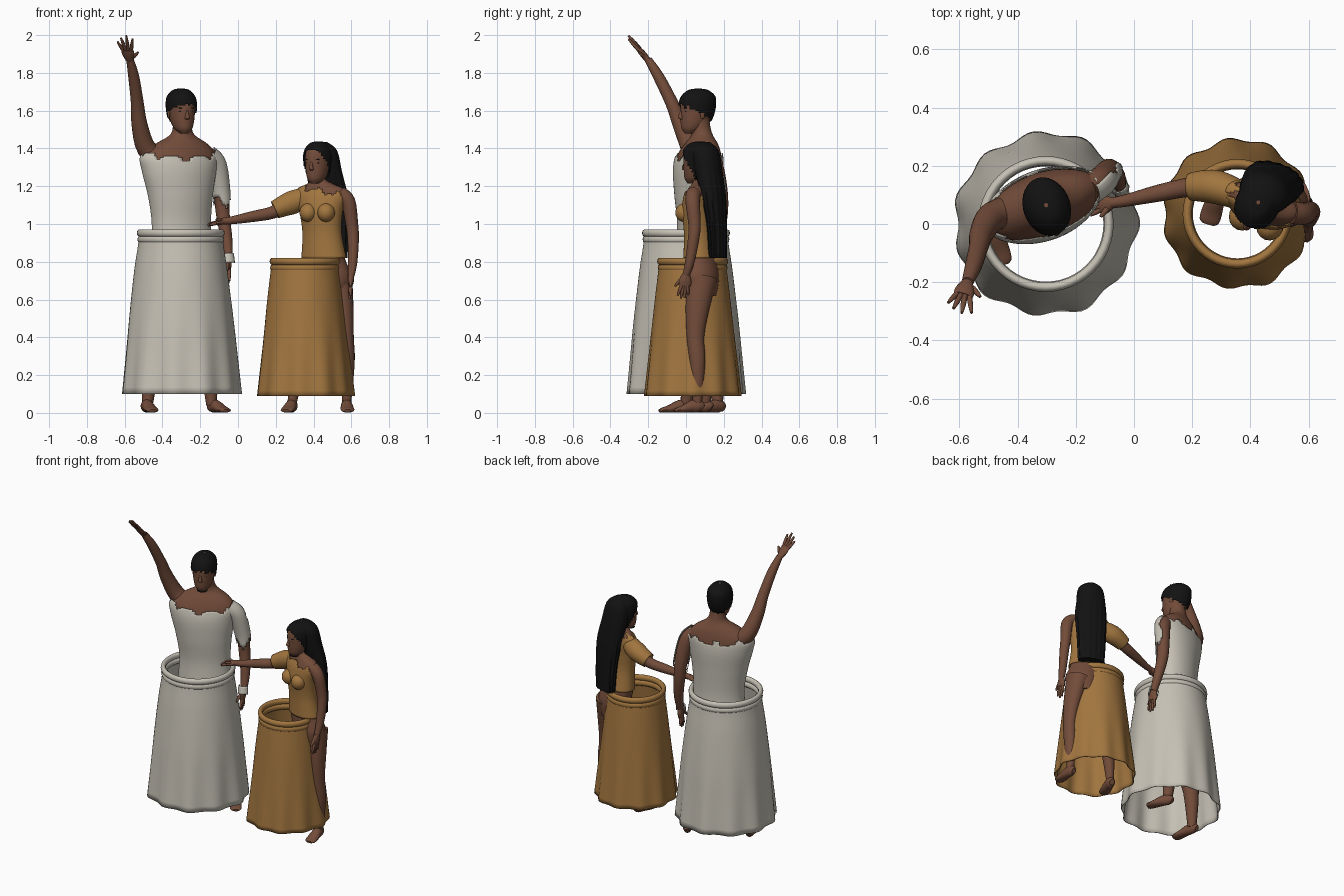
import bpy, bmesh
from math import sin, cos, pi, radians
from mathutils import Vector

cube = bpy.data.objects.get("Cube")
if cube:
    bpy.data.objects.remove(cube, do_unlink=True)


def material(name, rgb):
    m = bpy.data.materials.new(name)
    m.use_nodes = True
    m.diffuse_color = (*rgb, 1)
    bsdf = m.node_tree.nodes["Principled BSDF"]
    bsdf.inputs["Base Color"].default_value = (*rgb, 1)
    bsdf.inputs["Roughness"].default_value = 0.9
    return m


SKIN = material("brown skin", (0.17, 0.072, 0.042))
WHITE = material("off white cloth", (0.56, 0.53, 0.46))
GOLD = material("ochre cloth", (0.36, 0.18, 0.05))
HAIR = material("black hair", (0.006, 0.006, 0.006))
parts = []


def blend(keys, steps):
    """Smooth curve through keys of (x, y, z, rx, ry, flute)."""
    ks = [tuple(k) + (0,) * (6 - len(k)) for k in keys]
    ks = [ks[0]] + ks + [ks[-1]]
    out = []
    for i in range(1, len(ks) - 2):
        for s in range(steps):
            t = s / steps
            out.append([0.5 * (2 * b + (c - a) * t + (2 * a - 5 * b + 4 * c - d) * t * t
                               + (3 * b - a - 3 * c + d) * t ** 3)
                        for a, b, c, d in zip(*ks[i - 1:i + 3])])
    return out + [list(ks[-1])]


def loft(name, keys, mat, side=(1, 0, 0), n=20, steps=4, flat=False, caps=True,
         grow=0, keep=None, flutes=0, thick=0):
    """Skin elliptical rings along a smooth path; keep(angle, z) trims faces."""
    pts = blend(keys, steps)
    bm = bmesh.new()
    rings = []
    for i, (x, y, z, rx, ry, amp) in enumerate(pts):
        a, b = Vector(pts[max(i - 1, 0)][:3]), Vector(pts[min(i + 1, len(pts) - 1)][:3])
        t = (b - a).normalized()
        if flat:
            t = Vector((0, 0, 1 if t.z > 0 else -1))
        u = Vector(side)
        u = (u - t * u.dot(t)).normalized()
        v = t.cross(u)
        ring = []
        for j in range(n):
            w = 2 * pi * j / n
            f = 1 + amp * (cos(flutes * w) + 0.4 * sin(5 * w + 1))
            ring.append(bm.verts.new(Vector((x, y, z)) + u * cos(w) * max(rx + grow, 0.002) * f
                                     + v * sin(w) * max(ry + grow, 0.002) * f))
        rings.append(ring)
    doomed = []
    for lo, hi in zip(rings, rings[1:]):
        for j in range(n):
            k = (j + 1) % n
            face = bm.faces.new((lo[j], lo[k], hi[k], hi[j]))
            if keep and not keep(2 * pi * (j + 0.5) / n, face.calc_center_median().z):
                doomed.append(face)
    if caps:
        bm.faces.new(rings[0][::-1])
        bm.faces.new(rings[-1])
    if doomed:
        bmesh.ops.delete(bm, geom=doomed, context='FACES')
    me = bpy.data.meshes.new(name)
    bm.to_mesh(me)
    bm.free()
    me.materials.append(mat)
    ob = bpy.data.objects.new(name, me)
    bpy.context.collection.objects.link(ob)
    if thick:
        mod = ob.modifiers.new("thickness", 'SOLIDIFY')
        mod.thickness = thick
    parts.append(ob)
    return ob


def ball(name, loc, size, mat, yaw=0):
    bpy.ops.mesh.primitive_uv_sphere_add(segments=16, ring_count=10, location=loc,
                                         rotation=(0, 0, yaw))
    ob = bpy.context.object
    ob.name, ob.scale = name, size
    ob.data.materials.append(mat)
    parts.append(ob)


def skirt(name, x, y, mat, top, radius, profile):
    """Open fluted skirt with a double rolled waistband."""
    loft(name, [(x, y, z, r, r, amp) for z, r, amp in profile], mat, n=96, flat=True,
         caps=False, flutes=11, thick=0.006)
    for i in range(2):
        bpy.ops.mesh.primitive_torus_add(location=(x, y, top - 0.02 - i * 0.034),
                                         major_radius=radius - i * 0.003, minor_radius=0.016,
                                         major_segments=48, minor_segments=10)
        ob = bpy.context.object
        ob.name, ob.scale.z = name + "_waistband", 1.25
        ob.data.materials.append(mat)
        parts.append(ob)


def hand(name, wrist, tips, thumb):
    w, tips = Vector(wrist), [Vector(t) for t in tips]
    mid = (w + sum(tips, Vector()) / len(tips)) / 2
    across = tips[-1] - tips[0]
    loft(name + "_palm", [(*w, .02, .016), (*w.lerp(mid, .6), .034, .016), (*mid, .033, .012)],
         SKIN, across, n=12)
    for t in tips + [Vector(thumb)]:
        start = w.lerp(t, .42)
        loft(name + "_finger", [(*start, .010, .010), (*start.lerp(t, .6), .009, .009),
                                (*t, .005, .005)], SKIN, across, n=8, steps=2)


def foot(name, heel, toe):
    h, t = Vector((*heel, 0)), Vector((*toe, 0))
    d = t - h
    rows = [(0, .024, .016, .02), (.12, .034, .027, .032), (.35, .036, .031, .034),
            (.7, .021, .036, .02), (.92, .014, .034, .013), (1, .011, .022, .008)]
    loft(name, [(*(h + d * f).xy, z, rx, rz) for f, z, rx, rz in rows], SKIN,
         (-d.y, d.x, 0), n=14)


def head(name, x, y, z0, h, yaw, hairline):
    side, fwd = Vector((cos(yaw), sin(yaw), 0)), Vector((sin(yaw), -cos(yaw), 0))

    def at(f, s, u):
        return Vector((x, y, z0)) + (fwd * f + side * s + Vector((0, 0, u))) * h

    rows = [(.20, 0, .09, .09), (.13, .1, .19, .23), (.06, .26, .25, .32), (.02, .45, .28, .365),
            (0, .65, .29, .38), (-.02, .82, .255, .34), (-.02, .95, .14, .19), (-.02, .985, .03, .03)]
    keys = [(*at(f, 0, u), rx * h, ry * h) for f, u, rx, ry in rows]
    loft(name + "_head", keys, SKIN, side, n=28, flat=True)
    loft(name + "_hair_cap", keys, HAIR, side, n=36, steps=5, flat=True, grow=.011,
         keep=lambda a, z: (z - z0) / h > hairline(a))
    loft(name + "_nose", [(*at(.35, 0, .52), .02 * h, .03 * h), (*at(.39, 0, .4), .04 * h, .05 * h),
                          (*at(.38, 0, .33), .06 * h, .06 * h), (*at(.33, 0, .3), .03 * h, .03 * h)],
         SKIN, side, n=10, flat=True)
    ball(name + "_lips", at(.335, 0, .2), (.085 * h, .04 * h, .035 * h), SKIN, yaw)
    for s in (-1, 1):
        ball(name + "_ear", at(-.02, s * .29, .42), (.025 * h, .06 * h, .1 * h), SKIN, yaw)
        ball(name + "_eye", at(.325, s * .12, .48), (.05 * h, .02 * h, .015 * h), HAIR, yaw + s * .35)
        ball(name + "_brow", at(.335, s * .12, .56), (.07 * h, .02 * h, .012 * h), HAIR, yaw + s * .35)


# Man: torso with a torn white wrap
yaw = radians(20)
turn = (cos(yaw), sin(yaw), 0)
torso = [(-.30, .07, .72, .16, .11), (-.30, .07, .85, .16, .11), (-.30, .07, 1.0, .152, .10),
         (-.305, .065, 1.15, .168, .108), (-.312, .065, 1.28, .195, .112), (-.312, .07, 1.36, .205, .10),
         (-.30, .08, 1.42, .15, .08), (-.295, .085, 1.465, .075, .058), (-.295, .08, 1.5, .052, .052),
         (-.295, .07, 1.56, .05, .052)]
loft("man_torso", torso, SKIN, turn, n=32, flat=True)
loft("man_wrap", torso, WHITE, turn, n=64, steps=8, flat=True, caps=False, grow=.010, thick=.004,
     keep=lambda a, z: z < 1.35 + .03 * abs(cos(a)) ** 3 + .012 * sin(9 * a) + .008 * sin(17 * a))
head("man", -.30, .06, 1.48, .24, yaw, lambda a: .44 - .19 * sin(a) + .02 * sin(14 * a))

# Man: arms
loft("man_right_arm", [(-.40, .05, 1.33, .055, .055), (-.485, .025, 1.40, .052, .052),
                       (-.522, -.03, 1.53, .042, .042), (-.533, -.075, 1.64, .034, .034),
                       (-.552, -.145, 1.78, .029, .029), (-.572, -.2, 1.87, .02, .02)], SKIN)
hand("man_right_hand", (-.572, -.2, 1.865),
     [(-.638, -.27, 1.965), (-.62, -.29, 1.985), (-.592, -.305, 1.997), (-.558, -.305, 1.98)],
     (-.528, -.25, 1.91))
arm = [(-.16, .12, 1.36, .05, .05), (-.115, .15, 1.31, .047, .047), (-.09, .18, 1.17, .041, .041),
       (-.08, .185, 1.05, .036, .036), (-.06, .165, .92, .03, .03), (-.05, .135, .82, .022, .022)]
loft("man_left_arm", arm, SKIN)
loft("man_left_sleeve", arm[:4], WHITE, n=32, steps=6, caps=False, grow=.009, thick=.004,
     keep=lambda a, z: sin(a + .4) > -.25 + .2 * sin(40 * z) and z > 1.12 + .03 * cos(3 * a))
loft("man_left_cuff", [(-.055, .14, .84, .033, .033), (-.05, .13, .79, .035, .035)], WHITE,
     caps=False, thick=.004, keep=lambda a, z: sin(a) > 0)
hand("man_left_hand", (-.05, .135, .825),
     [(-.045, .085, .70), (-.05, .10, .685), (-.052, .12, .685), (-.055, .14, .70)],
     (-.06, .07, .75))

# Man: legs, feet and skirt
loft("man_right_leg", [(-.38, .05, .8, .09, .09), (-.42, .01, .45, .06, .06),
                       (-.455, .02, .28, .05, .05), (-.48, .0, .04, .028, .028)], SKIN)
loft("man_left_leg", [(-.22, .10, .8, .09, .09), (-.18, .14, .45, .06, .06),
                      (-.155, .17, .28, .05, .05), (-.14, .165, .04, .028, .028)], SKIN)
foot("man_right_foot", (-.495, .03), (-.45, -.14))
foot("man_left_foot", (-.15, .2), (-.06, .06))
skirt("man_skirt", -.303, 0, WHITE, .972, .217,
      [(.10, .312, .03), (.3, .294, .02), (.5, .276, .008), (.75, .247, 0), (.89, .226, 0), (.96, .219, 0)])

# Woman: torso with a torn ochre dress
yaw = radians(-20)
turn = (cos(yaw), sin(yaw), 0)
torso = [(.48, .08, .62, .10, .085), (.485, .08, .72, .12, .092), (.455, .08, .82, .114, .08),
         (.445, .07, .95, .098, .068), (.44, .065, 1.06, .108, .072), (.442, .07, 1.14, .128, .066),
         (.442, .075, 1.185, .125, .052), (.435, .078, 1.213, .07, .043), (.43, .078, 1.24, .037, .038),
         (.43, .075, 1.31, .036, .04)]
loft("woman_torso", torso, SKIN, turn, n=32, flat=True)
loft("woman_dress", torso[2:], GOLD, turn, n=64, steps=8, flat=True, caps=False, grow=.009, thick=.004,
     keep=lambda a, z: z < 1.178 - .025 * cos(a) + .012 * sin(7 * a) + .006 * sin(16 * a))
for s in (-1, 1):
    ball("woman_bust", (.42 + s * .047, .01 - s * .017, 1.06), (.047, .05, .05), GOLD, yaw)

# Woman: head and long hair
head("woman", .425, .07, 1.215, .225, radians(-25), lambda a: .3 - .5 * sin(-a) * -1)
loft("woman_long_hair", [(.435, .09, 1.435, .035, .035), (.445, .10, 1.39, .08, .07),
                         (.458, .12, 1.28, .095, .07, .01), (.48, .145, 1.15, .103, .058, .03),
                         (.49, .163, 1.0, .095, .045, .04), (.495, .168, .82, .085, .04, .05)],
     HAIR, turn, n=64, flat=True, flutes=15)

# Woman: arms and sleeve
loft("woman_right_arm", [(.34, .11, 1.14, .045, .045), (.26, .13, 1.10, .04, .04),
                         (.18, .125, 1.06, .033, .033), (.08, .105, 1.04, .029, .029),
                         (-.03, .08, 1.02, .021, .021), (-.08, .072, 1.015, .018, .018)], SKIN, (0, 1, 0))
loft("woman_right_sleeve", [(.36, .10, 1.14, .05, .055), (.29, .125, 1.115, .058, .062),
                            (.24, .13, 1.095, .055, .056), (.195, .128, 1.075, .048, .048)],
     GOLD, (0, 1, 0), caps=False, thick=.005, n=28,
     keep=lambda a, z: True)
hand("woman_right_hand", (-.075, .072, 1.015),
     [(-.15, .03, .995), (-.168, .048, .992), (-.17, .068, .995), (-.158, .088, 1.0)],
     (-.115, .025, 1.025))
loft("woman_left_arm", [(.54, .04, 1.16, .04, .04), (.583, .035, 1.12, .038, .038),
                        (.603, .045, 1.0, .033, .033), (.61, .04, .92, .03, .03),
                        (.607, .02, .8, .025, .025), (.60, 0, .73, .018, .018)], SKIN)
hand("woman_left_hand", (.60, 0, .735),
     [(.595, -.045, .62), (.59, -.028, .605), (.59, -.008, .608), (.595, .012, .625)],
     (.595, -.06, .67))

# Woman: legs, feet and skirt
loft("woman_right_leg", [(.43, .09, .72, .075, .075), (.35, .10, .4, .05, .05),
                         (.315, .115, .25, .042, .042), (.285, .105, .04, .023, .023)], SKIN)
loft("woman_left_leg", [(.535, .085, .72, .07, .082), (.562, .06, .55, .05, .062),
                        (.575, .05, .40, .038, .046), (.582, .06, .27, .036, .042),
                        (.575, .06, .04, .023, .023)], SKIN)
foot("woman_right_foot", (.295, .135), (.255, .0))
foot("woman_left_foot", (.572, .09), (.582, -.06))
skirt("woman_skirt", .355, .035, GOLD, .822, .172,
      [(.09, .255, .03), (.25, .238, .022), (.4, .222, .01), (.6, .2, 0), (.75, .182, 0), (.81, .174, 0)])

# Smooth shading with crisp rims
bpy.ops.object.select_all(action='DESELECT')
for ob in parts:
    ob.select_set(True)
bpy.context.view_layer.objects.active = parts[0]
bpy.ops.object.shade_smooth_by_angle(angle=radians(50))
